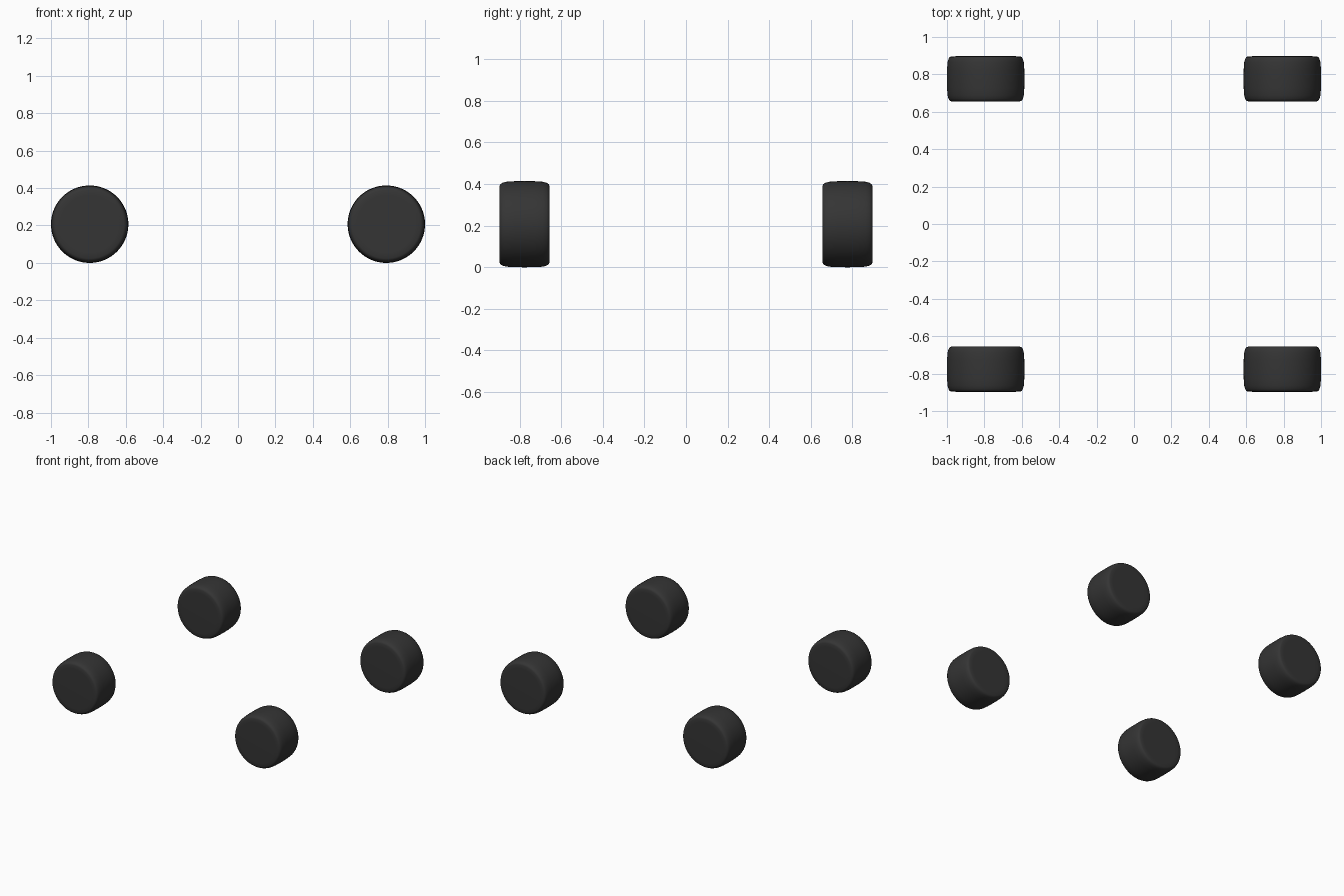
import bpy, bmesh, math
from mathutils import Matrix

if "Cube" in bpy.data.objects:
    bpy.data.objects.remove(bpy.data.objects["Cube"])

R, HALF = 0.207, 0.121
CX, CY = 1.0 - R, 0.776

rubber = bpy.data.materials.new("dark_rubber")
rubber.diffuse_color = (0.035, 0.035, 0.035, 1)
rubber.use_nodes = True
rubber.node_tree.nodes["Principled BSDF"].inputs["Base Color"].default_value = rubber.diffuse_color

# Half profile of the tyre: (radius, distance along axle), mirrored for the other side
half = [(0.155, HALF), (0.183, 0.1205), (0.193, 0.116), (0.199, 0.106),
        (0.204, 0.088), (0.2065, 0.05)]
profile = half + [(R, 0.0)] + [(r, -y) for r, y in reversed(half)]


def make_wheel(name, x, y, sides=64):
    bm = bmesh.new()
    rings = []
    for r, d in profile:
        rings.append([bm.verts.new((r * math.cos(2 * math.pi * i / sides), d,
                                    r * math.sin(2 * math.pi * i / sides)))
                      for i in range(sides)])
    # Tread and shoulders
    for a, b in zip(rings, rings[1:]):
        for i in range(sides):
            j = (i + 1) % sides
            bm.faces.new((a[i], a[j], b[j], b[i]))
    # Flat closed ends
    bm.faces.new(rings[0])
    bm.faces.new(rings[-1])
    bmesh.ops.recalc_face_normals(bm, faces=bm.faces)
    for f in bm.faces:
        f.smooth = True
    mesh = bpy.data.meshes.new(name)
    bm.to_mesh(mesh)
    bm.free()
    mesh.materials.append(rubber)
    obj = bpy.data.objects.new(name, mesh)
    obj.matrix_world = Matrix.Translation((x, y, R))
    bpy.context.collection.objects.link(obj)


# Four wheels at the corners
for yname, sy in (("front", -1), ("back", 1)):
    for xname, sx in (("left", -1), ("right", 1)):
        make_wheel(f"{yname}_{xname}_wheel", sx * CX, sy * CY)
